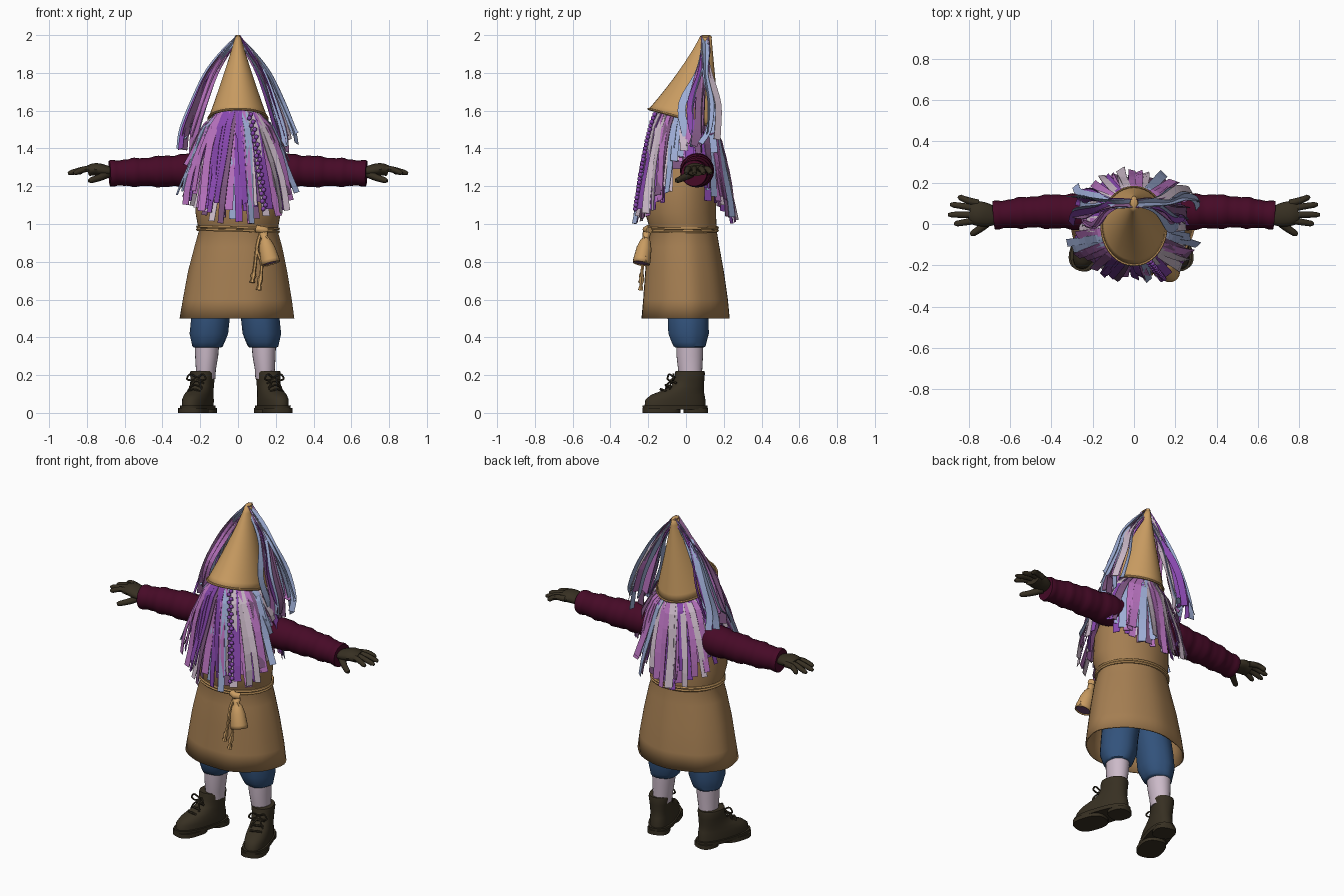
import bpy, bmesh, random
from math import sin, cos, pi, radians
from mathutils import Vector, Matrix

random.seed(7)
if "Cube" in bpy.data.objects:
    bpy.data.objects.remove(bpy.data.objects["Cube"], do_unlink=True)

COLOURS = {
    "tunic_brown": (.37, .207, .083), "hat_tan": (.58, .33, .12),
    "maroon_wool": (.062, .003, .02), "dark_leather": (.038, .029, .016),
    "denim_blue": (.032, .085, .2), "pale_lilac": (.60, .49, .58),
    "purple": (.25, .065, .43), "orchid": (.48, .17, .52),
    "sky_blue": (.34, .42, .67), "plum": (.21, .095, .22),
}
NAMES = list(COLOURS)
MATS = {}
for key, rgb in COLOURS.items():
    m = bpy.data.materials.new(key)
    m.use_nodes = True
    m.diffuse_color = (*rgb, 1)
    m.node_tree.nodes["Principled BSDF"].inputs["Base Color"].default_value = (*rgb, 1)
    MATS[key] = m


def finish(bm, name, mats, smooth=True, thick=0):
    bmesh.ops.recalc_face_normals(bm, faces=bm.faces)
    me = bpy.data.meshes.new(name)
    bm.to_mesh(me)
    bm.free()
    for k in mats:
        me.materials.append(MATS[k])
    ob = bpy.data.objects.new(name, me)
    bpy.context.collection.objects.link(ob)
    if smooth:
        bpy.ops.object.select_all(action='DESELECT')
        ob.select_set(True)
        bpy.context.view_layer.objects.active = ob
        bpy.ops.object.shade_smooth_by_angle(angle=radians(45))
    if thick:
        mod = ob.modifiers.new("thickness", 'SOLIDIFY')
        mod.thickness = thick


def skin(bm, rings, caps=True, cyclic=False):
    rows = [[bm.verts.new(p) for p in r] for r in rings]
    pairs = list(zip(rows, rows[1:])) + ([(rows[-1], rows[0])] if cyclic else [])
    n = len(rows[0])
    for a, b in pairs:
        for i in range(n):
            j = (i + 1) % n
            bm.faces.new((a[i], a[j], b[j], b[i]))
    if caps and not cyclic:
        bm.faces.new(rows[0])
        bm.faces.new(rows[-1])


def loft(name, rings, mat, sides=32, caps=True, fold=0, thick=0, tilt=0, xf=None, box=1):
    """Stack of ellipses given as (z, cx, cy, rx, ry); folds fade out upwards."""
    bm = bmesh.new()
    stack = []
    for k, (z, cx, cy, rx, ry) in enumerate(rings):
        u = 1 - k / (len(rings) - 1)
        ring = []
        for i in range(sides):
            a = 2 * pi * i / sides
            f = 1 + fold * u * (sin(5 * a + 1) + .6 * sin(9 * a))
            c, s = cos(a), sin(a)
            c, s = abs(c) ** box * (1 if c > 0 else -1), abs(s) ** box * (1 if s > 0 else -1)
            y = ry * s * f
            ring.append(Vector((cx + rx * c * f, cy + y, z - tilt * u * y)))
        stack.append(ring)
    skin(bm, stack, caps)
    if xf:
        bm.transform(xf)
    finish(bm, name, [mat], thick=thick)


def spline(pts, n=5):
    p = [Vector(q) for q in pts]
    p = [2 * p[0] - p[1]] + p + [2 * p[-1] - p[-2]]
    out = []
    for a, b, c, d in zip(p, p[1:], p[2:], p[3:]):
        for i in range(n):
            t = i / n
            out.append(.5 * (2 * b + (c - a) * t + (2 * a - 5 * b + 4 * c - d) * t * t
                             + (3 * b - a - 3 * c + d) * t ** 3))
    return out + [p[-2]]


def tube(name, pts, radius, mat, sides=8, flat=1, cyclic=False, xf=None):
    """Tube along a path; radius is a number or a function of 0..1."""
    bm = bmesh.new()
    pts = [Vector(p) for p in pts]
    n = len(pts)
    d = pts[-1] - pts[0]
    ref = Vector((0, 1, 0)) if abs(d.z) > max(abs(d.x), abs(d.y)) and not cyclic else Vector((0, 0, 1))
    rings = []
    for i, p in enumerate(pts):
        nxt = pts[(i + 1) % n] if cyclic else pts[min(i + 1, n - 1)]
        prv = pts[i - 1] if cyclic else pts[max(i - 1, 0)]
        t = (nxt - prv).normalized()
        side = t.cross(ref).normalized()
        up = side.cross(t)
        r = radius(i / (n - 1)) if callable(radius) else radius
        rings.append([p + side * r * cos(2 * pi * k / sides) + up * r * flat * sin(2 * pi * k / sides)
                      for k in range(sides)])
    skin(bm, rings, cyclic=cyclic)
    if xf:
        bm.transform(xf)
    finish(bm, name, [mat])


def ribbon(bm, pts, across, width, mat, twist=0):
    rows = []
    for i, p in enumerate(pts):
        t = (pts[min(i + 1, len(pts) - 1)] - pts[max(i - 1, 0)]).normalized()
        side = (across - t * across.dot(t)).normalized()
        side = Matrix.Rotation(twist * i / len(pts), 3, t) @ side * width / 2
        rows.append((bm.verts.new(p - side), bm.verts.new(p + side)))
    for a, b in zip(rows, rows[1:]):
        bm.faces.new((a[0], a[1], b[1], b[0])).material_index = NAMES.index(mat)


# Tunic
loft("tunic", [(.5, -.008, -.005, .303, .233), (.6, -.006, -.005, .288, .224), (.75, -.004, -.01, .262, .208),
               (.88, 0, -.015, .232, .19), (.965, 0, -.015, .208, .176), (1.0, 0, -.02, .215, .18),
               (1.06, 0, -.03, .226, .188), (1.2, 0, -.025, .222, .185), (1.32, 0, .01, .2, .15),
               (1.42, 0, .03, .1, .09)], "tunic_brown", 48, caps=False, fold=.012, thick=.008)

# Rope belt, knot, hanging ends and loops
for k, dz in enumerate((0, .015)):
    tube(f"belt_rope_{k}", [(.214 * cos(a), -.017 + .183 * sin(a), .965 + dz - .006 * cos(a))
         for a in [2 * pi * i / 40 for i in range(40)]], .008, "hat_tan", 6, cyclic=True)
tube("belt_knot", [(.1, -.2, .975), (.125, -.21, .97), (.15, -.195, .965)], .02, "hat_tan", 10)
for k, (x, z) in enumerate(((.075, .69), (.11, .65))):
    tube(f"rope_end_{k}", spline([(.12, -.205, .96), (.1, -.225, .87), (x + .015, -.23, .78), (x, -.24, z)]),
         lambda t: .016 if .82 < t < .9 or t > .96 else .009, "hat_tan", 6)
tube("rope_loop", spline([(.12, -.21, .96), (.16, -.225, .92), (.2, -.22, .84), (.21, -.215, .8),
                          (.18, -.215, .84), (.13, -.205, .95)]), .008, "hat_tan", 6)

# Pouch tipped outwards, with dark mouth
tip = Matrix.Translation((.172, -.235, .8)) @ Matrix.Rotation(radians(-14), 4, 'Y') @ Matrix.Rotation(radians(-10), 4, 'X')
loft("pouch", [(-.01, 0, 0, .05, .046), (.01, 0, 0, .05, .046), (.075, 0, 0, .042, .04), (.115, 0, 0, .03, .028),
               (.13, 0, 0, .018, .018), (.16, 0, 0, .024, .022)], "hat_tan", 20, caps=False, thick=.005, xf=tip)
loft("pouch_mouth", [(-.004, 0, 0, .046, .042), (0, 0, 0, .046, .042)], "plum", 20, xf=tip)

# Skewed pointed hat
hat = []
for i in range(13):
    t = i / 12
    w = (1 - t) ** 1.1
    hat.append((1.555 + .44 * t, 0, .105 - .115 * w, .015 + .143 * w, .03 + .16 * w))
loft("hat", hat, "hat_tan", 36, caps=False, tilt=.27, thick=.008)
loft("hat_tip", [(1.985, 0, .105, .017, .033), (1.995, 0, .105, .017, .03), (2.0, 0, .105, .01, .02)], "hat_tan", 16)
tube("hat_brim", [(.157 * cos(a), -.01 + .189 * sin(a), 1.558 - .052 * sin(a))
                  for a in [2 * pi * i / 36 for i in range(36)]], .006, "hat_tan", 6, cyclic=True)

# Hair: inner cap, then layered strips longest at front and back, short over the arms
loft("hair_base", [(1.29, 0, 0, .215, .185), (1.42, 0, 0, .195, .165), (1.53, 0, 0, .15, .145),
                   (1.6, 0, 0, .11, .12), (1.66, 0, .02, .06, .07)], "plum", caps=False)


def hair_point(a, z, s):
    t = max(0, (1.565 - .045 * sin(a) - z) / .57) ** .6
    return Vector(((.125 + .25 * t * s) * cos(a), (.15 + .125 * t * s) * sin(a), z))


bm = bmesh.new()
shades = ["purple", "orchid", "pale_lilac", "plum", "sky_blue"]
for count, spread in ((40, .72), (46, .85), (48, 1.0)):
    for i in range(count):
        a = 2 * pi * (i + random.uniform(-.3, .3)) / count
        sa = abs(sin(a))
        end = 1.36 if sa < .34 else 1.31 - .26 * sa
        end += random.uniform(-.055, .06)
        top = 1.565 - .045 * sin(a)
        lean = random.uniform(-.1, .1)
        pts = [hair_point(a + lean * k / 6, top + (end - top) * k / 6, spread + .06 * sin(k + i)) for k in range(7)]
        back = 2 if sin(a) > -.3 else .6
        ribbon(bm, pts, Vector((-sin(a), cos(a), 0)), random.uniform(.03, .046),
               random.choices(shades, (3, 3.2, 3.6, 1.5, back))[0], random.uniform(-.7, .7))
finish(bm, "hair_strips", NAMES, smooth=False, thick=.003)

# Braid at the front
bm = bmesh.new()
for i in range(26):
    p = hair_point(-1.2, 1.58 - .02 * i, 1.1) + Vector((.007 * (-1) ** i, -.006, 0))
    bmesh.ops.create_icosphere(bm, subdivisions=1, radius=.014, matrix=Matrix.Translation(p))
finish(bm, "braid", ["purple"])

# Ribbons draped from the hat tip down both sides
bm = bmesh.new()
for s in (-1, 1):
    for i in range(14):
        w = random.uniform(.7, 1.04)
        y = .005 + .0125 * i
        j = random.uniform(-.03, .03)
        end = random.uniform(1.36, 1.5)
        pts = spline([(0, .1, 1.99), (s * .085 * w, .1 + j * .3, 1.9), (s * .165 * w, .06 + y * .4, 1.79),
                      (s * .235 * w, y + j, 1.64), (s * .29 * w, y + j * .5, 1.5), (s * .305 * w, y - j, end)], 4)
        ribbon(bm, pts, Vector((.9 * s * (-1) ** i, 1, 0)), random.uniform(.034, .05),
               random.choices(shades, (2, 2, 1, 2, 4))[0], random.uniform(-1.2, 1.2))
finish(bm, "hat_ribbons", NAMES, smooth=False, thick=.003)

# Limbs, mirrored; the left leg stands slightly closer in
for s, side in ((1, "left"), (-1, "right")):
    flip = Matrix.Diagonal((s, 1, 1, 1))
    leg = Matrix.Translation((-.028 if s > 0 else 0, 0, 0)) @ flip
    # Sleeve with wrinkles
    tube(f"{side}_sleeve", spline([(.1, .05, 1.29), (.3, .06, 1.282), (.5, .057, 1.275), (.68, .042, 1.268)], 12),
         lambda t: .096 - .03 * t + .002 * sin(t * 60) + .003 * sin(t * 27), "maroon_wool", 20, xf=flip)
    # Hand and fingers
    tube(f"{side}_palm", spline([(.66, .042, 1.275), (.7, .042, 1.282), (.75, .05, 1.29), (.79, .056, 1.283)]),
         lambda t: .038 + .022 * sin(t * 2.4), "dark_leather", 14, flat=.55, xf=flip)
    for k, (y0, x1, y1) in enumerate(((.1, .85, .132), (.072, .89, .095), (.045, .9, .045), (.02, .87, 0))):
        tube(f"{side}_finger_{k}", spline([(.755, y0, 1.288), (.81, (y0 + y1) / 2, 1.29), (x1, y1, 1.268)]),
             lambda t: .0185 - .005 * t - .006 * (t > .95), "dark_leather", 8, xf=flip)
    tube(f"{side}_thumb", spline([(.69, .025, 1.265), (.735, -.015, 1.245), (.79, -.052, 1.228)]),
         lambda t: .022 - .007 * t - .006 * (t > .95), "dark_leather", 8, xf=flip)

    # Gathered breeches and stocking
    loft(f"{side}_breeches", [(.345, .16, .018, .07, .072), (.352, .16, .018, .08, .083), (.375, .157, .015, .088, .092),
                              (.42, .153, .012, .102, .107), (.5, .145, .01, .102, .108), (.62, .125, .005, .105, .11),
                              (.75, .09, 0, .1, .11)], "denim_blue", 28, fold=.03, xf=leg)
    loft(f"{side}_stocking", [(.18, .172, .025, .052, .06), (.23, .17, .022, .053, .064), (.3, .166, .02, .061, .07),
                              (.37, .164, .02, .065, .072)], "pale_lilac", 24, xf=leg)

    # Boot: treads, welt, upper, collar and laces, toe turned outwards
    place = leg @ Matrix.Translation((.188, .018, 0)) @ Matrix.Rotation(radians(18), 4, 'Z')
    for part, cy, ry, rx in (("heel", .035, .062, .062), ("tread", -.155, .1, .073)):
        loft(f"{side}_boot_{part}", [(0, 0, cy, rx, ry), (.025, 0, cy, rx, ry)], "dark_leather", 28, xf=place, box=.75)
    loft(f"{side}_boot_welt", [(.018, 0, -.08, .072, .175), (.04, 0, -.08, .074, .177)], "dark_leather", 32, xf=place, box=.8)
    loft(f"{side}_boot_upper", [(.035, 0, -.08, .066, .168), (.07, 0, -.078, .067, .165), (.095, 0, -.065, .064, .147),
                                (.115, 0, -.04, .061, .118), (.14, 0, -.012, .059, .09), (.175, 0, 0, .06, .08),
                                (.21, 0, .003, .064, .08), (.222, 0, .003, .061, .077)],
         "dark_leather", 32, xf=place, box=.9)
    for k in range(4):
        y, z = -.16 + .028 * k, .12 + .022 * k
        tube(f"{side}_lace_{k}", spline([(-.035, y + .02, z - .006), (0, y, z + .006), (.035, y + .02, z - .006)], 3),
             .006, "dark_leather", 6, xf=place)
    for d in (-1, 1):
        tube(f"{side}_bow_{'ab'[d > 0]}", spline([(0, -.085, .185), (d * .035, -.1, .205), (d * .052, -.105, .18),
             (d * .025, -.1, .172), (0, -.09, .182), (d * .025, -.115, .15), (d * .035, -.12, .125)], 4),
             .005, "dark_leather", 6, xf=place)
